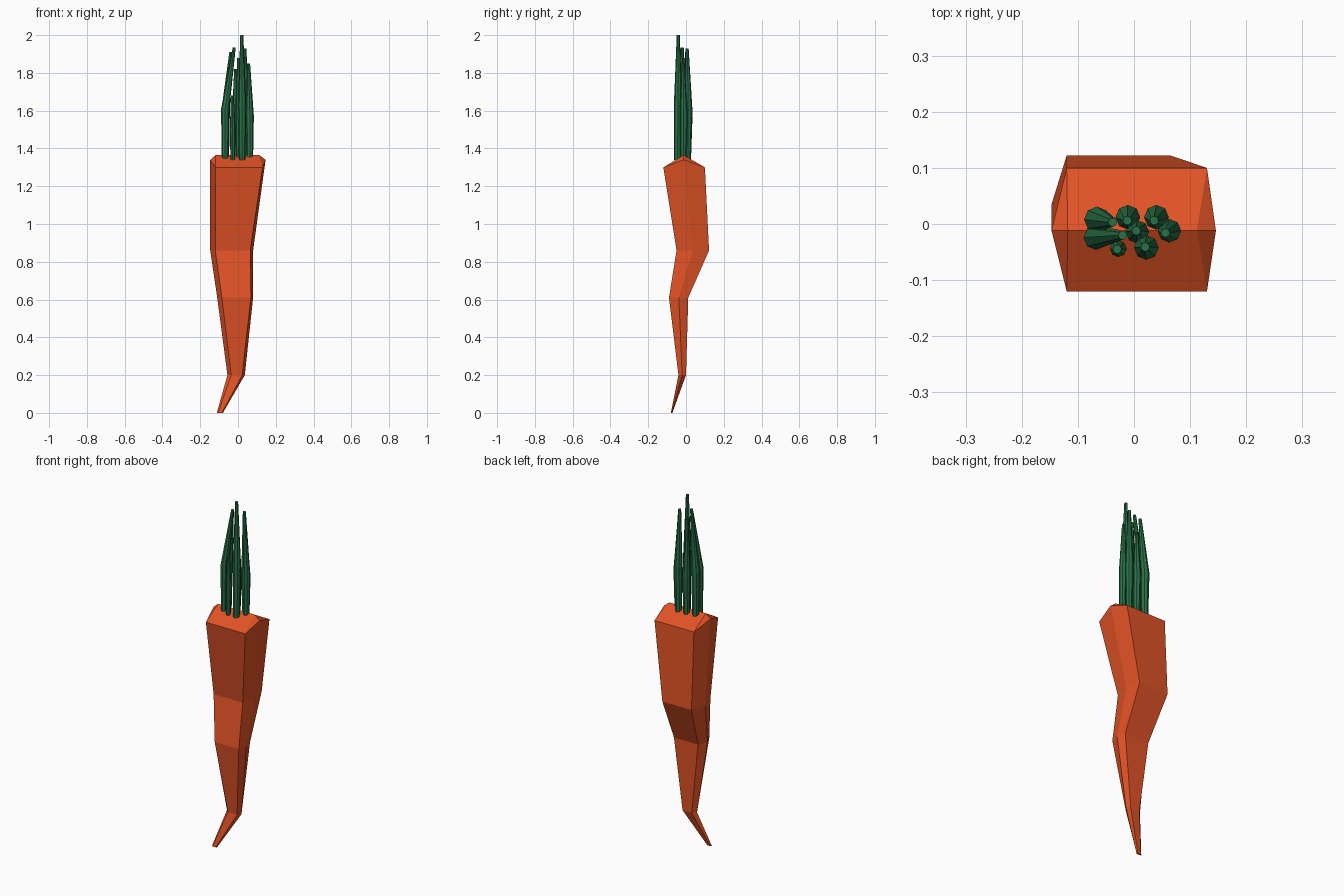
import bpy, bmesh, math
from mathutils import Vector

default = bpy.data.objects.get("Cube")
if default:
    bpy.data.objects.remove(default, do_unlink=True)


def make_material(name, colour):
    mat = bpy.data.materials.new(name)
    mat.use_nodes = True
    mat.diffuse_color = colour
    mat.node_tree.nodes["Principled BSDF"].inputs["Base Color"].default_value = colour
    return mat


def loft(bm, rings):
    """Skin a list of equal-length point rings; returns the vertex rings."""
    loops = [[bm.verts.new(p) for p in ring] for ring in rings]
    for a, b in zip(loops, loops[1:]):
        n = len(a)
        for i in range(n):
            j = (i + 1) % n
            bm.faces.new((a[i], a[j], b[j], b[i]))
    return loops


def finish(bm, name, mat):
    bmesh.ops.recalc_face_normals(bm, faces=bm.faces)
    mesh = bpy.data.meshes.new(name)
    bm.to_mesh(mesh)
    bm.free()
    mesh.materials.append(mat)
    obj = bpy.data.objects.new(name, mesh)
    bpy.context.collection.objects.link(obj)
    return obj


orange = make_material("carrot orange", (0.75, 0.085, 0.019, 1))
green = make_material("leaf green", (0.022, 0.165, 0.064, 1))


# Root: six-sided sections with pointed left and right sides
def section(z, side_z, x0, x1, x2, x3, front, back, mid):
    return [(x0, mid, side_z), (x1, front, z), (x2, front, z),
            (x3, mid, side_z), (x2, back, z), (x1, back, z)]


sections = [
    section(0, 0, -0.112, -0.106, -0.086, -0.08, -0.08, -0.072, -0.076),
    section(0.2, 0.2, -0.056, -0.036, 0.022, 0.036, -0.04, 0, -0.02),
    section(0.61, 0.61, -0.11, -0.085, 0.068, 0.08, -0.09, 0.012, -0.038),
    section(0.86, 0.86, -0.147, -0.12, 0.065, 0.08, -0.05, 0.122, 0.035),
    section(1.3, 1.34, -0.147, -0.12, 0.13, 0.146, -0.12, 0.1, -0.012),
]
bm = bmesh.new()
loops = loft(bm, sections)
bm.faces.new(loops[0])

# Ridged crown closing the top of the root
left, fl, fr, right, br, bl = loops[-1]
ridge_l = bm.verts.new((-0.118, -0.012, 1.365))
ridge_r = bm.verts.new((0.112, -0.012, 1.365))
for face in ((fl, fr, ridge_r, ridge_l), (br, bl, ridge_l, ridge_r),
             (left, fl, ridge_l), (bl, left, ridge_l),
             (fr, right, ridge_r), (right, br, ridge_r)):
    bm.faces.new(face)
finish(bm, "carrot_root", orange)


# Stalks: base/belly centre, belly radius, tip
stalks = [
    ((-0.066, 0.008), 0.023, (-0.038, 0.003, 1.91)),
    ((-0.068, -0.024), 0.022, (-0.020, -0.020, 1.935)),
    ((-0.011, 0.012), 0.022, (-0.012, 0.006, 1.82)),
    ((0.040, 0.012), 0.022, (0.036, 0.006, 1.93)),
    ((0.006, -0.014), 0.021, (0.004, -0.012, 1.88)),
    ((0.063, -0.012), 0.021, (0.056, -0.016, 1.85)),
    ((0.022, -0.042), 0.022, (0.020, -0.041, 2.0)),
    ((-0.028, -0.044), 0.015, (-0.030, -0.045, 1.68)),
]


def ring(x, y, z, r, sides=8):
    return [Vector((x + r * math.cos(math.tau * i / sides),
                    y + r * math.sin(math.tau * i / sides), z)) for i in range(sides)]


for n, ((x, y), r, (tx, ty, tz)) in enumerate(stalks, 1):
    belly = 1.35 + 0.44 * (tz - 1.35)
    bm = bmesh.new()
    loops = loft(bm, [ring(x, y - 0.003, 1.34, r * 0.8),
                      ring(x, y, belly, r),
                      ring(tx, ty, tz, 0.008)])
    bm.faces.new(loops[0])
    bm.faces.new(loops[-1])
    finish(bm, f"leaf_stalk_{n}", green)
